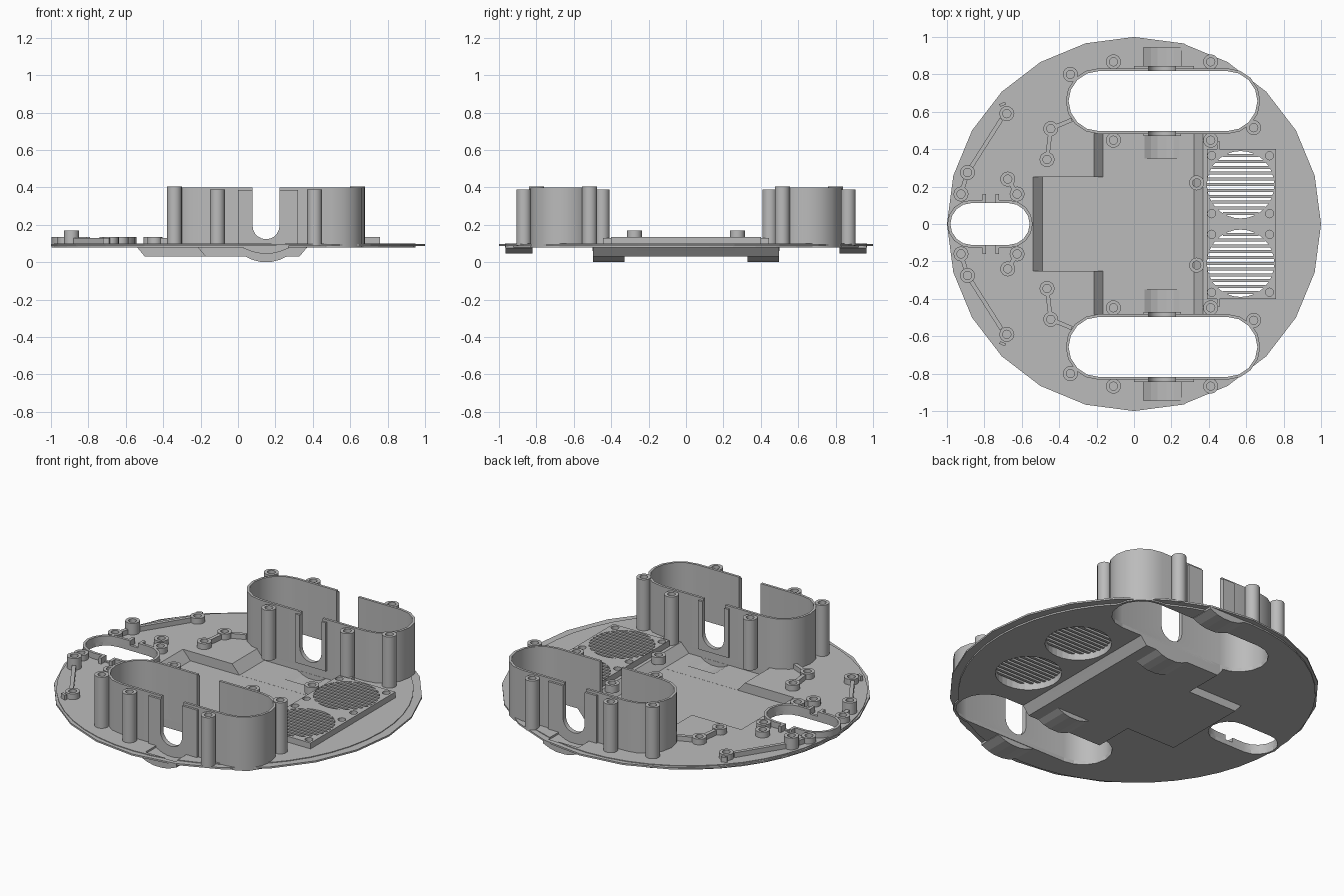
import bpy, bmesh
from math import sin, cos, pi, sqrt, hypot

cube = bpy.data.objects.get("Cube")
if cube:
    bpy.data.objects.remove(cube, do_unlink=True)

grey = bpy.data.materials.new("plain grey")
grey.use_nodes = True
grey.diffuse_color = (0.5, 0.5, 0.5, 1)
grey.node_tree.nodes["Principled BSDF"].inputs["Base Color"].default_value = (0.5, 0.5, 0.5, 1)


def finish(name, bm):
    bmesh.ops.recalc_face_normals(bm, faces=bm.faces)
    mesh = bpy.data.meshes.new(name)
    bm.to_mesh(mesh)
    bm.free()
    mesh.materials.append(grey)
    ob = bpy.data.objects.new(name, mesh)
    bpy.context.collection.objects.link(ob)
    return ob


def prism(name, pts, lo, hi, axis="z"):
    """Extrude an outline along z (xy points) or along y (xz points)."""
    bm = bmesh.new()
    place = (lambda p, h: (p[0], p[1], h)) if axis == "z" else (lambda p, h: (p[0], h, p[1]))
    a = [bm.verts.new(place(p, lo)) for p in pts]
    b = [bm.verts.new(place(p, hi)) for p in pts]
    bm.faces.new(a)
    bm.faces.new(b)
    n = len(pts)
    for i in range(n):
        j = (i + 1) % n
        bm.faces.new((a[i], a[j], b[j], b[i]))
    return finish(name, bm)


def tube(name, outer, inner, lo, hi):
    """Upright wall between two matching outlines."""
    bm = bmesh.new()
    rings = [[bm.verts.new((x, y, z)) for x, y in loop]
             for loop, z in ((outer, lo), (outer, hi), (inner, hi), (inner, lo))]
    n = len(outer)
    for k in range(4):
        r, s = rings[k], rings[(k + 1) % 4]
        for i in range(n):
            j = (i + 1) % n
            bm.faces.new((r[i], r[j], s[j], s[i]))
    return finish(name, bm)


def box(name, x0, x1, y0, y1, z0, z1):
    return prism(name, [(x0, y0), (x1, y0), (x1, y1), (x0, y1)], z0, z1)


def circle(x, y, r, n=16):
    return [(x + r * cos(2 * pi * i / n), y + r * sin(2 * pi * i / n)) for i in range(n)]


def stadium(x0, x1, y, r, n=8):
    right = [(x1 + r * cos(a), y + r * sin(a)) for a in (pi * (i / n - 0.5) for i in range(n + 1))]
    left = [(x0 - r * cos(a), y - r * sin(a)) for a in (pi * (i / n - 0.5) for i in range(n + 1))]
    return right + left


def combine(target, tools, operation):
    """Apply booleans, then drop the tool objects."""
    for tool in tools:
        mod = target.modifiers.new("cut", "BOOLEAN")
        mod.operation, mod.solver, mod.object = operation, "EXACT", tool
    bpy.context.view_layer.update()
    graph = bpy.context.evaluated_depsgraph_get()
    mesh = bpy.data.meshes.new_from_object(target.evaluated_get(graph))
    target.modifiers.clear()
    target.data = mesh
    for tool in tools:
        bpy.data.objects.remove(tool, do_unlink=True)


smooth = []


def boss(x, y, top, r=0.04):
    smooth.append(tube("screw_boss", circle(x, y, r), circle(x, y, r * 0.55), 0.09, top))


def rib(p, q, width=0.022, top=0.13):
    dx, dy = q[0] - p[0], q[1] - p[1]
    length = hypot(dx, dy)
    ux, uy = dx / length, dy / length
    nx, ny = -uy * width / 2, ux * width / 2
    a = (p[0] + ux * 0.035, p[1] + uy * 0.035)
    b = (q[0] - ux * 0.035, q[1] - uy * 0.035)
    prism("rib", [(a[0] + nx, a[1] + ny), (b[0] + nx, b[1] + ny),
                  (b[0] - nx, b[1] - ny), (a[0] - nx, a[1] - ny)], 0.09, top)


def tray(left, half, low, top, grow):
    pts = [(left - grow, top), (left + 0.05 - grow, low), (0.32 + grow, low), (0.37 + grow, top)]
    return prism("tray_tool", pts, -half, half, "y")


def bump(low, top, half, y0, y1):
    arc = [(0.15 + half * t, low + (top - low) * t * t) for t in (-1, -0.6, -0.25, 0.25, 0.6, 1)]
    return prism("bump_tool", arc + [(0.15 + half, top + 0.02), (0.15 - half, top + 0.02)], y0, y1, "y")


# Base plate with a sunken tray and axle pockets
plate = prism("base_plate", circle(0, 0, 1, 24), 0.087, 0.097)
adds = [prism("disc_tool", circle(-0.02, 0, 0.968, 48), 0.078, 0.101),
        tray(-0.54, 0.26, 0.03, 0.09, 0.008), tray(-0.215, 0.499, 0.0295, 0.0905, 0.008)]
cuts = [tray(-0.54, 0.25, 0.045, 0.1015, 0), tray(-0.215, 0.484, 0.0455, 0.102, 0)]
for s in (1, -1):
    def span(a, b):
        return (a, b) if s > 0 else (-b, -a)
    adds += [bump(0.0, 0.035, 0.12, *span(0.33, 0.4985)), bump(0.045, 0.075, 0.12, *span(0.82, 0.965))]
    cuts += [bump(0.014, 0.049, 0.1, *span(0.35, 0.483)), bump(0.06, 0.09, 0.1, *span(0.845, 0.945)),
             prism("well_tool", stadium(-0.19, 0.5, s * 0.657, 0.16), -0.1, 0.3),
             prism("vent_tool", circle(0.57, s * 0.21, 0.18, 32), -0.1, 0.3)]
cuts.append(prism("caster_tool", stadium(-0.87, -0.67, 0, 0.112), -0.1, 0.3))
combine(plate, adds, "UNION")
combine(plate, cuts, "DIFFERENCE")

# Raised vent platform with screw holes
vent = box("vent_platform", 0.39, 0.76, -0.4, 0.4, 0.095, 0.136)
holes = []
for s in (1, -1):
    holes.append(prism("hole_tool", circle(0.57, s * 0.21, 0.18, 32), 0, 0.3))
    for x in (0.415, 0.725):
        for y in (0.055, 0.365):
            holes.append(prism("hole_tool", circle(x, s * y, 0.022, 12), 0, 0.3))
combine(vent, holes, "DIFFERENCE")

for s in (1, -1):
    # Vent slats
    for i in range(-5, 6):
        y = i * 0.031
        half = sqrt(0.182 ** 2 - y * y)
        box("vent_slat", 0.57 - half, 0.57 + half, s * 0.21 + y - 0.008, s * 0.21 + y + 0.008, 0.115, 0.135)

    # Wheel well wall, thickened beside its axle slots
    y = s * 0.657
    wall = tube("wheel_well_wall", stadium(-0.19, 0.5, y, 0.175), stadium(-0.19, 0.5, y, 0.16), 0.079, 0.4)
    guides = []
    for x0, x1, d0, d1 in ((0.0, 0.32, 0.165, 0.188), (0.05, 0.25, -0.186, -0.165)):
        ya, yb = sorted((s * (0.657 + d0), s * (0.657 + d1)))
        guides.append(box("guide_tool", x0, x1, ya, yb, 0.095, 0.385))
    combine(wall, guides, "UNION")
    slot = [(0.15 + 0.072 * cos(a), 0.195 + 0.072 * sin(a)) for a in (pi + pi * i / 10 for i in range(11))]
    slot += [(0.222, 0.6), (0.078, 0.6)]
    combine(wall, [prism("slot_tool", slot, y - 0.3, y + 0.3, "y")], "DIFFERENCE")
    smooth.append(wall)

    # Tall bosses around the wheel well
    for x, by, top in ((-0.34, 0.8, 0.406), (0.64, 0.515, 0.406), (-0.11, 0.867, 0.39),
                       (0.41, 0.867, 0.39), (-0.11, 0.448, 0.39), (0.41, 0.448, 0.39)):
        boss(x, s * by, top)
    rib((0.45, s * 0.36), (0.45, s * 0.48), 0.015)

    # Low bosses and their ribs
    for x, by, top in ((-0.925, 0.16, 0.135), (-0.89, 0.275, 0.17), (-0.675, 0.24, 0.135),
                       (-0.625, 0.16, 0.135), (-0.68, 0.59, 0.135), (-0.445, 0.51, 0.135),
                       (-0.465, 0.345, 0.135), (0.335, 0.22, 0.135)):
        boss(x, s * by, top)
    for a, b in (((-0.89, 0.275), (-0.69, 0.59)), ((-0.445, 0.51), (-0.465, 0.345)),
                 ((-0.445, 0.51), (-0.3, 0.57)), ((-0.925, 0.16), (-0.89, 0.275)),
                 ((-0.675, 0.24), (-0.625, 0.16))):
        rib((a[0], s * a[1]), (b[0], s * b[1]))
    rib((-0.75, s * 0.62), (-0.655, s * 0.66), 0.015)

    # Axle clips of the caster
    for x in (-0.81, -0.74):
        ya, yb = sorted((s * 0.115, s * 0.16))
        box("caster_clip", x, x + 0.018, ya, yb, 0.095, 0.136)

# Caster well wall, notched at the clips
caster = tube("caster_wall", stadium(-0.87, -0.67, 0, 0.128), stadium(-0.87, -0.67, 0, 0.112), 0.08, 0.136)
combine(caster, [box("notch_tool", -0.792, -0.74, -0.3, 0.3, 0.108, 0.2)], "DIFFERENCE")
smooth.append(caster)

# Smooth the round walls and keep their edges sharp
bpy.ops.object.select_all(action="DESELECT")
for ob in smooth:
    ob.select_set(True)
bpy.context.view_layer.objects.active = smooth[0]
bpy.ops.object.shade_smooth_by_angle(angle=0.6)
